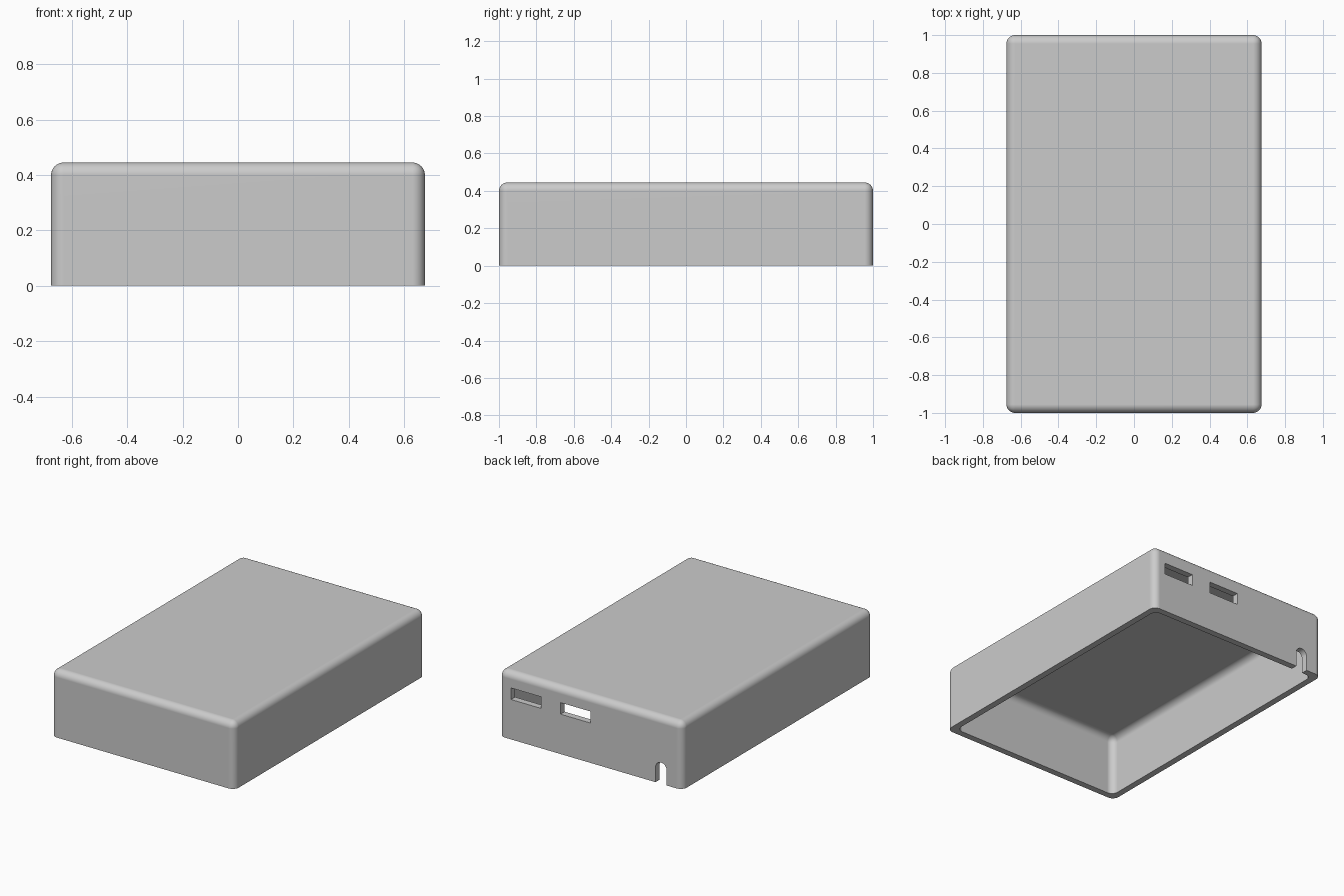
import bpy, bmesh, math

if "Cube" in bpy.data.objects:
    bpy.data.objects.remove(bpy.data.objects["Cube"], do_unlink=True)

WIDTH, LENGTH, HEIGHT = 1.35, 2.0, 0.445
WALL, RADIUS = 0.043, 0.045

grey = bpy.data.materials.new("plain_grey")
grey.use_nodes = True
colour = (0.6, 0.6, 0.6, 1)
grey.diffuse_color = colour
grey.node_tree.nodes["Principled BSDF"].inputs["Base Color"].default_value = colour


def finish(bm, name):
    bmesh.ops.recalc_face_normals(bm, faces=bm.faces)
    mesh = bpy.data.meshes.new(name)
    bm.to_mesh(mesh)
    bm.free()
    mesh.materials.append(grey)
    obj = bpy.data.objects.new(name, mesh)
    bpy.context.collection.objects.link(obj)
    return obj


def rounded_box(name, width, length, bottom, top):
    """Box with every edge rounded except those around its base."""
    bm = bmesh.new()
    bmesh.ops.create_cube(bm, size=1)
    for v in bm.verts:
        v.co.x *= width
        v.co.y *= length
        v.co.z = top if v.co.z > 0 else bottom
    edges = [e for e in bm.edges if any(v.co.z == e.verts[0].co.z and v.co.z > bottom + 0.1
                                        for v in e.verts)
             or e.verts[0].co.z != e.verts[1].co.z]
    bmesh.ops.bevel(bm, geom=edges, offset=RADIUS, segments=8, profile=0.5, affect='EDGES')
    return finish(bm, name)


def back_cutter(name, outline):
    """Prism through the back wall from an (x, z) outline."""
    bm = bmesh.new()
    face = bm.faces.new([bm.verts.new((x, LENGTH / 2 - 0.1, z)) for x, z in outline])
    out = bmesh.ops.extrude_face_region(bm, geom=[face])["geom"]
    bmesh.ops.translate(bm, vec=(0, 0.2, 0),
                        verts=[g for g in out if isinstance(g, bmesh.types.BMVert)])
    return finish(bm, name)


# Outer shell and the cavity open at the bottom
case = rounded_box("case_cover", WIDTH, LENGTH, 0, HEIGHT)
cutters = [rounded_box("cavity", WIDTH - 2 * WALL, LENGTH - 2 * WALL, -0.2, HEIGHT - WALL)]

# Two port slots
for x in (0.477, 0.112):
    lo, hi = x - 0.11, x + 0.11
    cutters.append(back_cutter("port_slot", [(lo, 0.265), (hi, 0.265), (hi, 0.342), (lo, 0.342)]))

# Arched cable notch
mid, r = -0.517, 0.041
arch = [(mid + r * math.cos(a), 0.1 + r * math.sin(a))
        for a in (math.pi * i / 16 for i in range(17))]
cutters.append(back_cutter("cable_notch", arch + [(mid - r, -0.1), (mid + r, -0.1)]))

# Cut the openings and drop the cutters
bpy.ops.object.select_all(action='DESELECT')
bpy.context.view_layer.objects.active = case
case.select_set(True)
for cutter in cutters:
    cutter.hide_render = True
    mod = case.modifiers.new("cut", 'BOOLEAN')
    mod.operation = 'DIFFERENCE'
    mod.solver = 'EXACT'
    mod.object = cutter
    bpy.ops.object.modifier_apply(modifier=mod.name)
    bpy.data.objects.remove(cutter, do_unlink=True)

# Smooth rounded edges, flat walls
bpy.ops.object.shade_smooth_by_angle(angle=math.radians(30))
weighted = case.modifiers.new("even_walls", 'WEIGHTED_NORMAL')
weighted.keep_sharp = True
